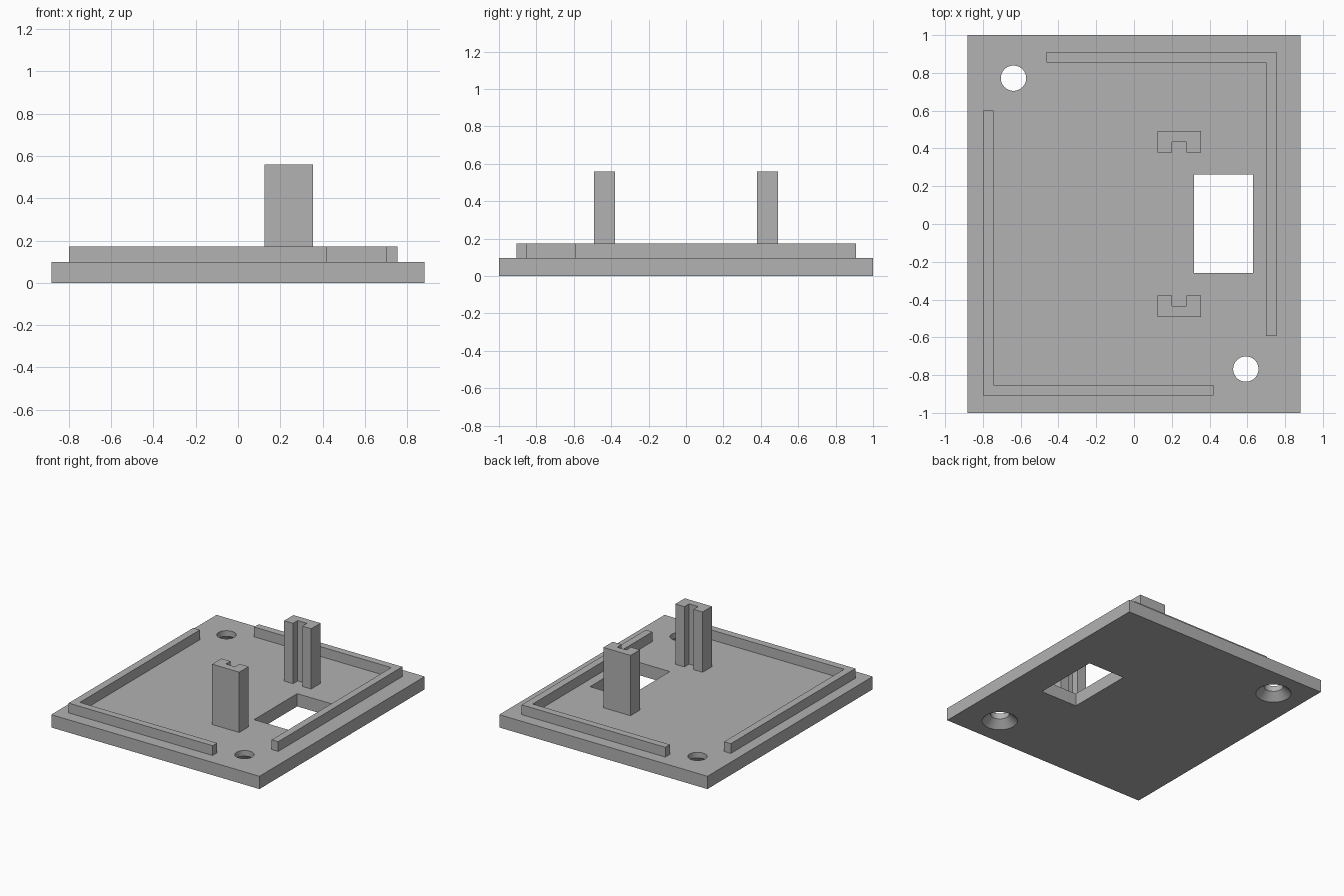
import bpy, bmesh, math
from mathutils import Matrix

cube = bpy.data.objects.get("Cube")
if cube:
    bpy.data.objects.remove(cube, do_unlink=True)

PLATE_TOP, LIP_TOP, POST_TOP = 0.098, 0.173, 0.56

grey = bpy.data.materials.new("plain grey")
grey.use_nodes = True
colour = (0.445, 0.445, 0.445, 1)
grey.diffuse_color = colour
grey.node_tree.nodes["Principled BSDF"].inputs["Base Color"].default_value = colour


def add_object(name, bm):
    bmesh.ops.recalc_face_normals(bm, faces=bm.faces)
    mesh = bpy.data.meshes.new(name)
    bm.to_mesh(mesh)
    bm.free()
    mesh.materials.append(grey)
    obj = bpy.data.objects.new(name, mesh)
    bpy.context.collection.objects.link(obj)
    return obj


def prism(name, outline, z0, z1):
    """Extrude a flat outline upward."""
    bm = bmesh.new()
    face = bm.faces.new([bm.verts.new((x, y, z0)) for x, y in outline])
    top = bmesh.ops.extrude_face_region(bm, geom=[face])["geom"]
    bmesh.ops.translate(bm, vec=(0, 0, z1 - z0),
                        verts=[v for v in top if isinstance(v, bmesh.types.BMVert)])
    return add_object(name, bm)


def rectangle(x0, x1, y0, y1):
    return [(x0, y0), (x1, y0), (x1, y1), (x0, y1)]


def countersink(name, x, y):
    """Turned cutter: wide cone below, narrow bore above."""
    bm = bmesh.new()
    slope = 0.058 / 0.055
    profile = [(0, -0.02), (0.125 + 0.02 * slope, -0.02), (0.067, 0.055),
               (0.067, 0.2), (0, 0.2)]
    verts = [bm.verts.new((r, 0, z)) for r, z in profile]
    edges = [bm.edges.new(pair) for pair in zip(verts, verts[1:])]
    bmesh.ops.spin(bm, geom=verts + edges, cent=(0, 0, 0), axis=(0, 0, 1),
                   angle=math.tau, steps=48)
    bmesh.ops.remove_doubles(bm, verts=bm.verts, dist=0.0001)
    bmesh.ops.transform(bm, matrix=Matrix.Translation((x, y, 0)), verts=bm.verts)
    return add_object(name, bm)


# Base plate with a window and two countersunk screw holes
plate = prism("base_plate", rectangle(-0.882, 0.882, -1, 1), 0, PLATE_TOP)
cutters = [
    prism("window_cutter", rectangle(0.318, 0.63, -0.26, 0.262), -0.1, 0.2),
    countersink("back_hole_cutter", -0.638, 0.772),
    countersink("front_hole_cutter", 0.592, -0.768),
]
for cutter in cutters:
    cutter.hide_render = True
    mod = plate.modifiers.new(cutter.name, "BOOLEAN")
    mod.operation = "DIFFERENCE"
    mod.solver = "EXACT"
    mod.object = cutter
bpy.context.view_layer.objects.active = plate
plate.select_set(True)
for cutter in cutters:
    bpy.ops.object.modifier_apply(modifier=cutter.name)
    bpy.data.objects.remove(cutter, do_unlink=True)
bpy.ops.object.shade_smooth_by_angle(angle=math.radians(30))


# L-shaped locating lips: corner, ends of both arms, wall thickness inward
def lip(name, cx, cy, end_x, end_y, tx, ty):
    outline = [(cx, cy), (end_x, cy), (end_x, cy + ty),
               (cx + tx, cy + ty), (cx + tx, end_y), (cx, end_y)]
    prism(name, outline, PLATE_TOP, LIP_TOP)


lip("front_right_lip", -0.8, -0.907, 0.42, 0.6, 0.057, 0.055)
lip("back_left_lip", 0.755, 0.91, -0.462, -0.592, -0.055, -0.055)

# Pair of grooved posts with the grooves facing each other
for name, side in (("front_post", -1), ("back_post", 1)):
    near, groove, far = 0.379 * side, 0.435 * side, 0.492 * side
    outline = [(0.125, far), (0.125, near), (0.201, near), (0.201, groove),
               (0.279, groove), (0.279, near), (0.355, near), (0.355, far)]
    prism(name, outline, PLATE_TOP, POST_TOP)
